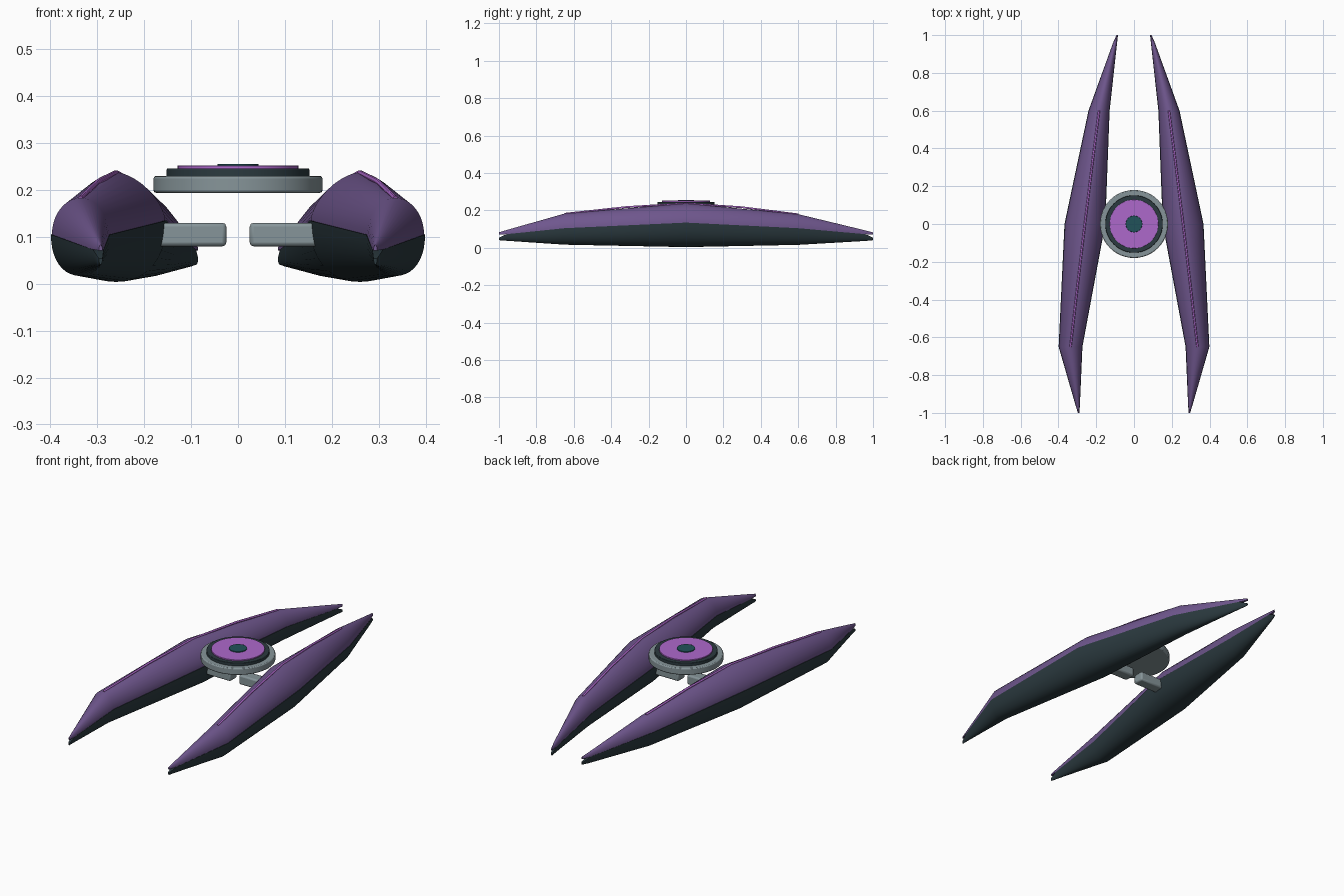
import bpy
import bmesh
import math

cube = bpy.data.objects.get("Cube")
if cube:
    bpy.data.objects.remove(cube, do_unlink=True)


def material(name, rgb):
    m = bpy.data.materials.new(name)
    m.use_nodes = True
    color = (*rgb, 1.0)
    m.diffuse_color = color
    m.node_tree.nodes["Principled BSDF"].inputs["Base Color"].default_value = color
    return m


PURPLE = material("hull purple", (0.16, 0.095, 0.27))
DARK = material("dark slate", (0.024, 0.042, 0.05))
BRIGHT = material("bright violet", (0.42, 0.14, 0.6))
GREY = material("steel grey", (0.24, 0.3, 0.32))
TEAL = material("deep teal", (0.015, 0.085, 0.1))


def finish(bm, name, mat, bevel=0.0, angle=35):
    bmesh.ops.recalc_face_normals(bm, faces=bm.faces)
    mesh = bpy.data.meshes.new(name)
    bm.to_mesh(mesh)
    bm.free()
    obj = bpy.data.objects.new(name, mesh)
    bpy.context.collection.objects.link(obj)
    mesh.materials.append(mat)
    if bevel:
        mod = obj.modifiers.new("bevel", "BEVEL")
        mod.width = bevel
        mod.segments = 2
    bpy.ops.object.select_all(action="DESELECT")
    obj.select_set(True)
    bpy.context.view_layer.objects.active = obj
    bpy.ops.object.shade_smooth_by_angle(angle=math.radians(angle))
    return obj


# Hull shell: half superellipse sections lofted along y
# station = (y, centre x, half width, seam z, ridge z, roundness)
def shell(name, mat, stations, side, steps=20):
    bm = bmesh.new()
    rings = []
    for y, cx, half, seam, ridge, power in stations:
        ring = []
        for i in range(steps + 1):
            a = math.pi * i / steps
            c, s = math.cos(a), max(math.sin(a), 0.0)
            dx = math.copysign(abs(c) ** (2 / power), c) * half
            dz = s ** (2 / power) * (ridge - seam)
            ring.append(bm.verts.new((side * (cx + dx), y, seam + dz)))
        rings.append(ring)
    n = steps + 1
    for a, b in zip(rings, rings[1:]):
        for i in range(n):
            j = (i + 1) % n
            bm.faces.new((a[i], a[j], b[j], b[i]))
    bm.faces.new(rings[0])
    bm.faces.new(rings[-1])
    return finish(bm, name, mat)


UPPER = [
    (-1.0, 0.293, 0.004, 0.071, 0.083, 2),
    (-0.96, 0.298, 0.011, 0.073, 0.095, 2),
    (-0.65, 0.336, 0.061, 0.104, 0.183, 2),
    (0.0, 0.26, 0.105, 0.134, 0.238, 1.6),
    (0.6, 0.185, 0.054, 0.104, 0.18, 1.9),
    (0.96, 0.1, 0.010, 0.073, 0.093, 2),
    (1.0, 0.089, 0.004, 0.071, 0.083, 2),
]
LOWER = [
    (-1.0, 0.293, 0.004, 0.054, 0.041, 2),
    (-0.96, 0.298, 0.0115, 0.073, 0.038, 2),
    (-0.65, 0.336, 0.063, 0.105, 0.017, 2.2),
    (0.0, 0.26, 0.108, 0.135, 0.004, 2.2),
    (0.6, 0.185, 0.056, 0.105, 0.016, 2.2),
    (0.96, 0.1, 0.0105, 0.073, 0.037, 2),
    (1.0, 0.089, 0.004, 0.054, 0.041, 2),
]
STRIPE = [(-0.65, 0.336, 0.182), (-0.32, 0.298, 0.218), (0.0, 0.26, 0.237),
          (0.3, 0.223, 0.217), (0.6, 0.185, 0.179)]


# Raised ridge line: a thin tube along the hull top
def stripe(name, side):
    curve = bpy.data.curves.new(name, "CURVE")
    curve.dimensions = "3D"
    curve.bevel_depth = 0.0055
    curve.bevel_resolution = 1
    curve.use_fill_caps = True
    spline = curve.splines.new("POLY")
    spline.points.add(len(STRIPE) - 1)
    for p, (y, x, z) in zip(spline.points, STRIPE):
        p.co = (side * x, y, z, 1)
    curve.materials.append(BRIGHT)
    bpy.context.collection.objects.link(bpy.data.objects.new(name, curve))


# Connecting bar reaching inward from a hull
def arm(name, side):
    bm = bmesh.new()
    bmesh.ops.create_cube(bm, size=1)
    for v in bm.verts:
        v.co = (side * 0.11 + v.co.x * 0.17, v.co.y * 0.06, 0.105 + v.co.z * 0.05)
    finish(bm, name, GREY, bevel=0.008)


for label, side in (("left", 1), ("right", -1)):
    shell(label + "_upper_hull", PURPLE, UPPER, side)
    shell(label + "_lower_hull", DARK, LOWER, side)
    stripe(label + "_ridge_stripe", side)
    arm(label + "_arm", side)


# Stacked central discs
def disc(name, mat, radius, low, high, sides, bevel):
    bm = bmesh.new()
    bmesh.ops.create_cone(bm, cap_ends=True, segments=sides, radius1=radius,
                          radius2=radius, depth=high - low)
    bmesh.ops.translate(bm, verts=bm.verts, vec=(0, 0, (low + high) / 2))
    finish(bm, name, mat, bevel)


disc("disc_base", GREY, 0.18, 0.194, 0.23, 48, 0.005)
disc("disc_collar", DARK, 0.152, 0.228, 0.246, 48, 0.002)
disc("disc_plate", BRIGHT, 0.129, 0.244, 0.252, 48, 0.001)
disc("disc_hub", TEAL, 0.044, 0.25, 0.256, 16, 0.001)
